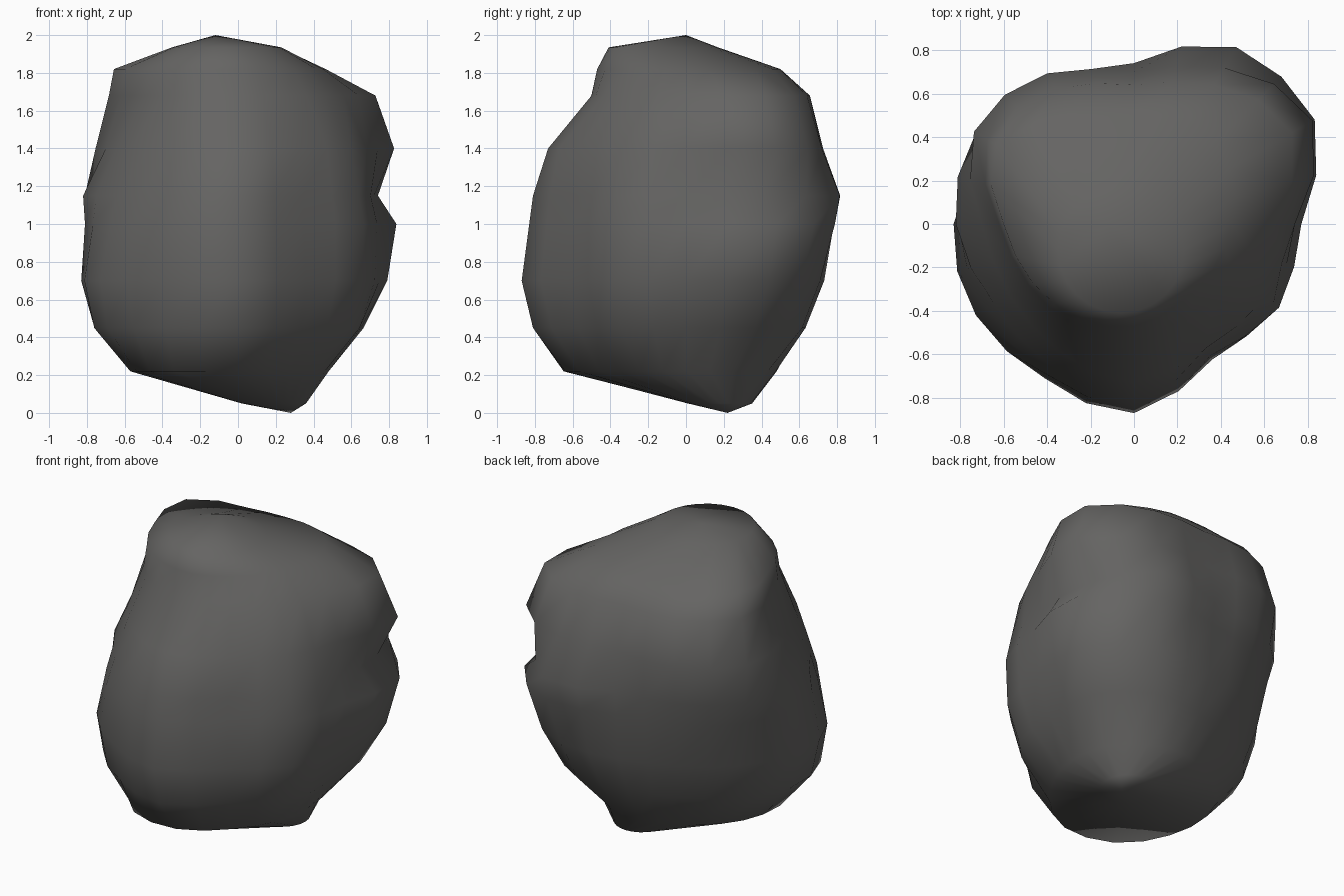
import bpy, bmesh, math

if "Cube" in bpy.data.objects:
    bpy.data.objects.remove(bpy.data.objects["Cube"])

# Contours of the boulder: height, then radius every 30 degrees counterclockwise from +x
CONTOURS = [
    (0.22, [.48, .50, .50, .48, .45, .50, .56, .62, .68, .64, .53, .48]),
    (0.45, [.65, .73, .71, .60, .58, .66, .76, .80, .77, .81, .66, .69]),
    (0.70, [.75, .88, .82, .70, .68, .74, .83, .84, .82, .87, .72, .76]),
    (1.00, [.77, .96, .91, .72, .74, .80, .81, .78, .80, .83, .70, .77]),
    (1.15, [.72, .83, .94, .74, .77, .84, .82, .74, .76, .81, .68, .74]),
    (1.40, [.74, .95, .83, .70, .80, .85, .70, .66, .68, .73, .66, .69]),
    (1.68, [.64, .84, .74, .64, .72, .78, .62, .56, .54, .50, .50, .54]),
    (1.82, [.45, .51, .53, .50, .55, .73, .60, .54, .50, .47, .42, .42]),
]
SIDES = 24


def rounded(radii):
    """Double the number of radii with a smooth closed curve through them."""
    n, out = len(radii), []
    for i in range(n):
        a, b, c, d = (radii[(i + k) % n] for k in (-1, 0, 1, 2))
        out += [b, (9 * (b + c) - a - d) / 16]
    return out


def add_ring(bm, z, radii, cx=0, cy=0):
    return [bm.verts.new((cx + r * math.cos(math.tau * i / SIDES),
                          cy + r * math.sin(math.tau * i / SIDES), z))
            for i, r in enumerate(radii)]


bm = bmesh.new()

# Rings from the small off-centre foot up to the crown
rings = [add_ring(bm, 0.05, [0.17] * SIDES, 0.19, 0.18)]
rings += [add_ring(bm, z, rounded(radii)) for z, radii in CONTOURS]
rings.append(add_ring(bm, 1.935, [0.29] * SIDES, -0.06, -0.12))
for low, high in zip(rings, rings[1:]):
    for i in range(SIDES):
        j = (i + 1) % SIDES
        bm.faces.new((low[i], low[j], high[j], high[i]))

# Foot and crown points
foot = bm.verts.new((0.28, 0.22, 0))
crown = bm.verts.new((-0.12, 0.0, 2.0))
for i in range(SIDES):
    j = (i + 1) % SIDES
    bm.faces.new((foot, rings[0][j], rings[0][i]))
    bm.faces.new((crown, rings[-1][i], rings[-1][j]))

bmesh.ops.recalc_face_normals(bm, faces=bm.faces)
for face in bm.faces:
    face.smooth = True

mesh = bpy.data.meshes.new("boulder")
bm.to_mesh(mesh)
bm.free()
boulder = bpy.data.objects.new("boulder", mesh)
bpy.context.collection.objects.link(boulder)

# Dark grey stone
stone = bpy.data.materials.new("dark grey stone")
stone.diffuse_color = (0.13, 0.128, 0.124, 1)
stone.use_nodes = True
stone.node_tree.nodes["Principled BSDF"].inputs["Base Color"].default_value = stone.diffuse_color
mesh.materials.append(stone)
